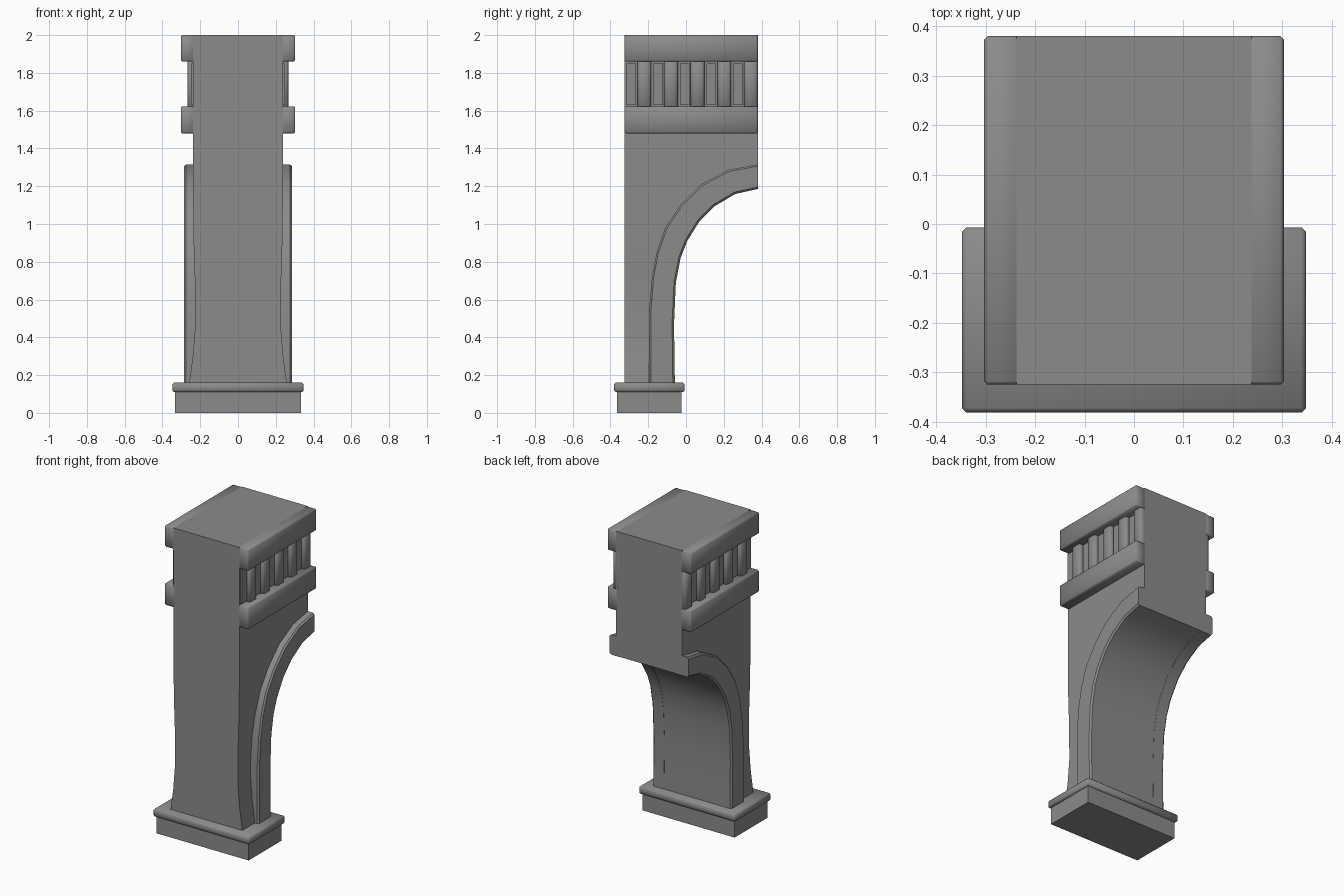
import bpy, bmesh

cube = bpy.data.objects.get("Cube")
if cube:
    bpy.data.objects.remove(cube)

# One stone colour for everything
stone = bpy.data.materials.new("grey_stone")
stone.use_nodes = True
GREY = (0.26, 0.26, 0.26, 1)
stone.diffuse_color = GREY
stone.node_tree.nodes["Principled BSDF"].inputs["Base Color"].default_value = GREY

FRONT, BACK = -0.325, 0.38


def finish(name, bm, smooth):
    bmesh.ops.recalc_face_normals(bm, faces=bm.faces)
    mesh = bpy.data.meshes.new(name)
    bm.to_mesh(mesh)
    bm.free()
    mesh.materials.append(stone)
    obj = bpy.data.objects.new(name, mesh)
    bpy.context.collection.objects.link(obj)
    if smooth == "all":
        mesh.shade_smooth()
    elif smooth == "angle":
        bpy.ops.object.select_all(action="DESELECT")
        obj.select_set(True)
        bpy.context.view_layer.objects.active = obj
        bpy.ops.object.shade_smooth_by_angle(angle=0.6)
    return obj


def box(name, x, y, z, bevel=0.0, smooth="flat"):
    bm = bmesh.new()
    bmesh.ops.create_cube(bm, size=1)
    for v in bm.verts:
        for i, (a, b) in enumerate((x, y, z)):
            v.co[i] = a if v.co[i] < 0 else b
    if bevel:
        bmesh.ops.bevel(bm, geom=bm.edges[:], offset=bevel, segments=1, affect="EDGES")
    return finish(name, bm, smooth)


def loft(name, sections, smooth):
    bm = bmesh.new()
    rings = [[bm.verts.new(p) for p in s] for s in sections]
    n = len(rings[0])
    for a, b in zip(rings, rings[1:]):
        for i in range(n):
            j = (i + 1) % n
            bm.faces.new((a[i], a[j], b[j], b[i]))
    bm.faces.new(rings[0])
    bm.faces.new(rings[-1])
    return finish(name, bm, smooth)


# Arch curves on the side, as (y, z)
inner = [(-.06, .12), (-.062, .3), (-.065, .465), (-.055, .69), (-.03, .82),
         (.005, .91), (.07, 1.015), (.15, 1.095), (.26, 1.16), (BACK, 1.187)]
outer = [(-.195, .12), (-.195, .3), (-.195, .545), (-.18, .72), (-.155, .85),
         (-.11, .98), (-.03, 1.1), (.08, 1.21), (.225, 1.287), (BACK, 1.315)]

# Half width of the shaft, flaring at the foot
flare = [(.12, .264), (.3, .239), (.465, .226), (.69, .228), (.9, .235), (1.2, .238), (2, .238)]


def half_width(z):
    for (z0, w0), (z1, w1) in zip(flare, flare[1:]):
        if z <= z1:
            return w0 + (w1 - w0) * (z - z0) / (z1 - z0)
    return flare[-1][1]


# Bracket body
sections = []
for y, z in inner + [(BACK, 2.0)]:
    w = half_width(z)
    sections.append([(-w, FRONT, z), (w, FRONT, z), (w, y, z), (-w, y, z)])
loft("bracket_body", sections, "angle")

for side, s in (("left", 1), ("right", -1)):
    def span(a, b):
        return tuple(sorted((s * a, s * b)))

    # Arch moulding with softened outer corners
    bands = []
    for (yi, zi), (yo, zo) in zip(inner, outer):
        ring = []
        for x, t in ((.2, 1), (.275, 1), (.285, .93), (.285, .07), (.275, -.01), (.2, -.01)):
            ring.append((s * x, yi + (yo - yi) * t, zi + (zo - zi) * t))
        bands.append(ring)
    loft(side + "_arch_moulding", bands, "angle")

    # Upper and lower frieze mouldings
    for name, z in (("upper", (1.86, 2.0)), ("lower", (1.48, 1.623))):
        box(f"{side}_{name}_moulding", span(.225, .303), (FRONT, BACK), z, .007, "all")

    # Frieze of rounded ribs and narrow fillets
    for i in range(5):
        y = FRONT + .011 + i * .141
        box(f"{side}_fillet_{i + 1}", span(.225, .249), (y, y + .05), (1.63, 1.85))
        box(f"{side}_rib_{i + 1}", span(.21, .267), (y + .057, y + .13), (1.61, 1.87), .012, "all")

# Foot
box("plinth", (-.333, .333), (-.366, -.025), (0, .115))
box("plinth_cap", (-.348, .348), (-.381, -.007), (.11, .16), .009, "all")
